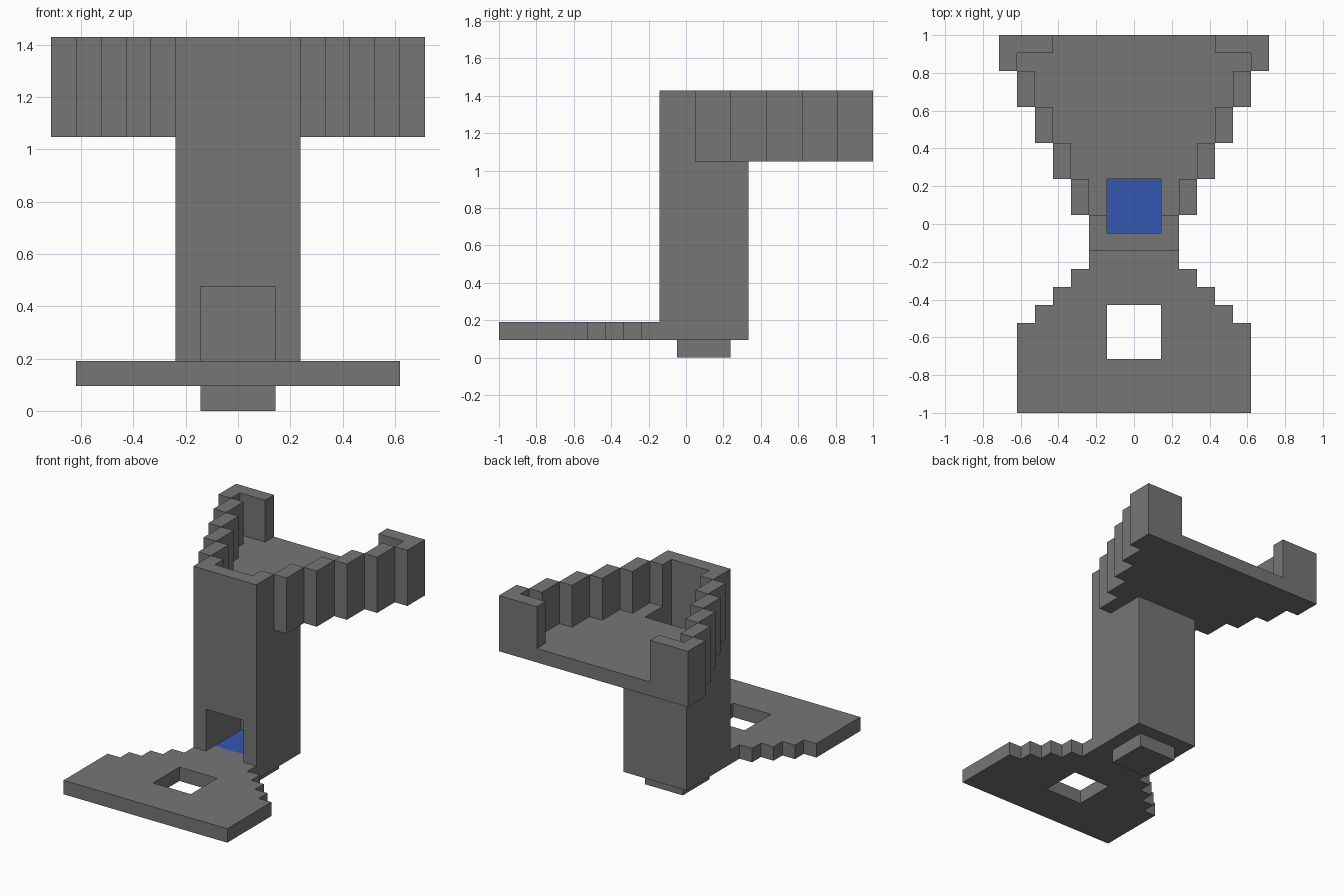
import bpy
import bmesh
import math
from itertools import product
from mathutils import Vector

old = bpy.data.objects.get("Cube")
if old:
    bpy.data.objects.remove(old, do_unlink=True)

UNIT = 2 / 21  # the whole model sits on a 21-block grid


def material(name, rgb):
    mat = bpy.data.materials.new(name)
    mat.use_nodes = True
    mat.diffuse_color = (*rgb, 1)
    mat.node_tree.nodes["Principled BSDF"].inputs["Base Color"].default_value = (*rgb, 1)
    return mat


def slab(half, y0, y1, z0, z1):
    """Blocks in a box symmetric about x = 0; all ends are included."""
    return set(product(range(-half, half + 1), range(y0, y1 + 1), range(z0, z1 + 1)))


def build(name, blocks, solid, mat):
    """Skin the blocks wherever they are not covered by another block."""
    bm = bmesh.new()
    axes = [Vector((1, 0, 0)), Vector((0, 1, 0)), Vector((0, 0, 1))]
    for block in sorted(blocks):
        centre = Vector(block) + axes[2] / 2
        for a, sign in product(range(3), (1, -1)):
            normal, u, v = axes[a] * sign, axes[a - 2] / 2, axes[a - 1] / 2
            if tuple(int(c) for c in Vector(block) + normal) in solid:
                continue
            mid = centre + normal / 2
            ring = [mid - u - v, mid + u - v, mid + u + v, mid - u + v]
            bm.faces.new([bm.verts.new(p * UNIT) for p in ring[::sign]])
    bmesh.ops.remove_doubles(bm, verts=bm.verts, dist=UNIT / 100)
    # Merge the small squares into large flat faces
    bmesh.ops.dissolve_limit(bm, angle_limit=math.radians(1), verts=bm.verts, edges=bm.edges)
    mesh = bpy.data.meshes.new(name)
    bm.to_mesh(mesh)
    bm.free()
    mesh.materials.append(mat)
    bpy.context.collection.objects.link(bpy.data.objects.new(name, mesh))


grey = material("stone grey", (0.18, 0.18, 0.18))
blue = material("water blue", (0.035, 0.095, 0.45))

# Foot plug and the water at the bottom of the shaft
foot = slab(1, 0, 2, 0, 0)
water = slab(1, 0, 2, 1, 1)

# Base plate narrowing in steps towards the tower, with a square hole
base = slab(6, -10, -6, 1, 1)
for half in range(2, 6):
    base |= slab(half, -half, -half, 1, 1)
base -= slab(1, -7, -5, 1, 1)

# Square tower with a shaft and a front doorway
shaft = slab(1, 0, 2, 2, 11)
doorway = slab(1, -1, -1, 2, 4)
tower = slab(2, -1, 3, 1, 10) - shaft - doorway - water

# Basin widening in steps towards the back
basin, hollow = set(), slab(4, 10, 10, 12, 14)
for half in range(2, 8):
    y = 2 * half - 5
    basin |= slab(half, y, y + 1, 11, 14)
    inner_start = y + 1 if half == 2 else y
    inner_end = y if half == 7 else y + 1
    hollow |= slab(half - 1, inner_start, inner_end, 12, 14)
basin -= hollow | shaft

solid = foot | water | base | tower | basin
for name, blocks, mat in (("foot", foot, grey), ("water", water, blue),
                          ("base_plate", base, grey), ("tower", tower, grey),
                          ("basin", basin, grey)):
    build(name, blocks, solid, mat)
